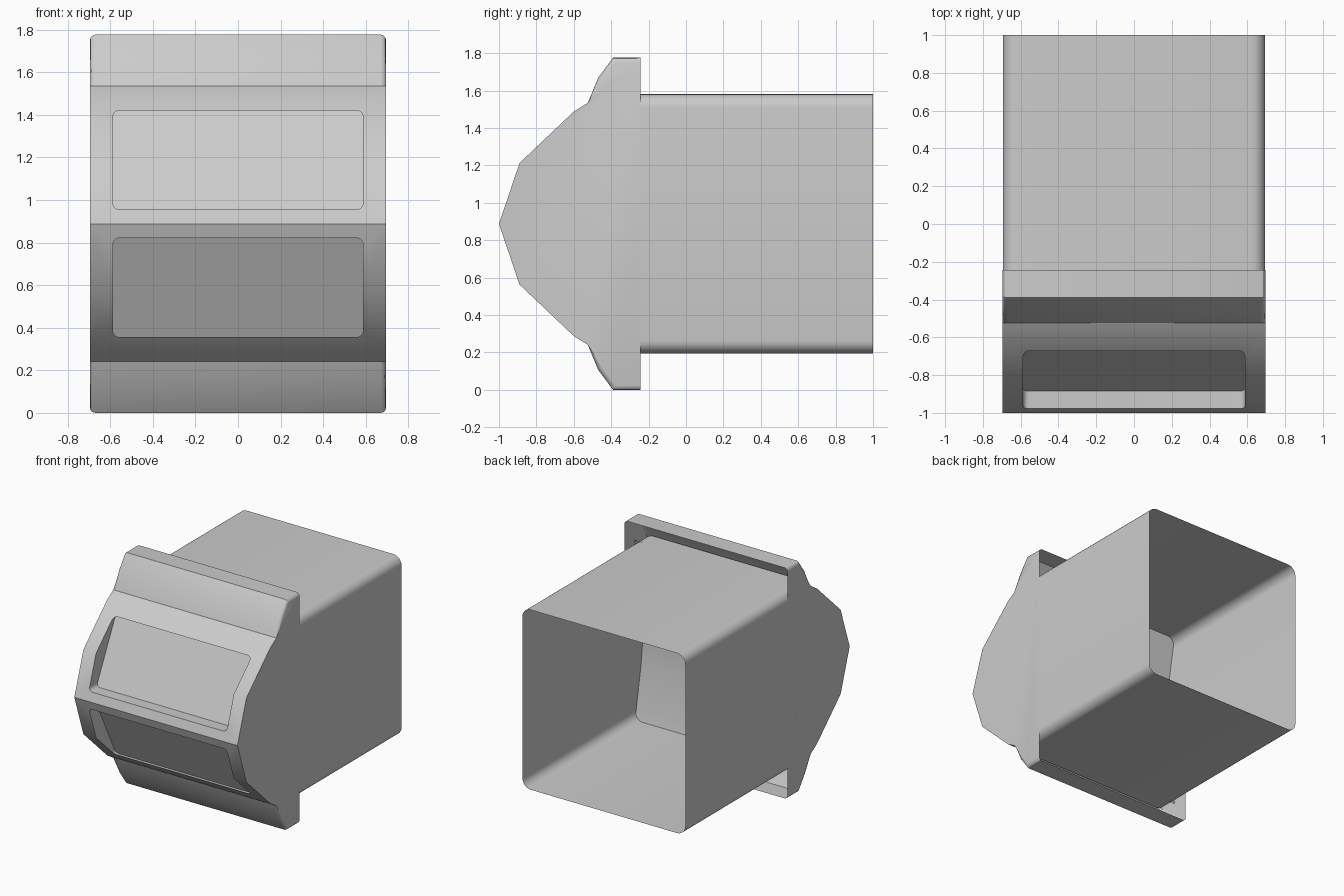
import bpy, bmesh, math

if "Cube" in bpy.data.objects:
    bpy.data.objects.remove(bpy.data.objects["Cube"])

MID, HW = 0.888, 0.695          # mirror height, half width


def add_object(name, bm):
    mesh = bpy.data.meshes.new(name)
    bmesh.ops.recalc_face_normals(bm, faces=bm.faces)
    bm.to_mesh(mesh)
    bm.free()
    ob = bpy.data.objects.new(name, mesh)
    bpy.context.collection.objects.link(ob)
    return ob


def smooth(ob, deg):
    bpy.ops.object.select_all(action='DESELECT')
    ob.select_set(True)
    bpy.context.view_layer.objects.active = ob
    bpy.ops.object.shade_smooth_by_angle(angle=math.radians(deg))


def rounded_rect(x, z0, z1, r, n=6):
    pts = []
    for cx, cz, a0 in ((x - r, z1 - r, 0), (r - x, z1 - r, 90),
                       (r - x, z0 + r, 180), (x - r, z0 + r, 270)):
        for i in range(n + 1):
            a = math.radians(a0 + 90 * i / n)
            pts.append((cx + r * math.cos(a), cz + r * math.sin(a)))
    return pts


def loft(bm, outline, y0, y1, caps):
    """Join an x-z outline at y0 to the same outline at depth y1(z)."""
    a = [bm.verts.new((x, y0, z)) for x, z in outline]
    b = [bm.verts.new((x, y1(z), z)) for x, z in outline]
    for i in range(len(a)):
        j = (i + 1) % len(a)
        bm.faces.new((a[i], a[j], b[j], b[i]))
    if caps:
        bm.faces.new(a)
        bm.faces.new(b)


# Faceted front hood with top and bottom flanges
upper = [(-1.0, MID), (-0.89, 1.213), (-0.6, 1.488), (-0.525, 1.535),
         (-0.47, 1.668), (-0.39, 1.776), (-0.243, 1.776)]
profile = [(y, 2 * MID - z) for y, z in reversed(upper[1:])] + upper
bm = bmesh.new()
left = [bm.verts.new((-HW, y, z)) for y, z in profile]
right = [bm.verts.new((HW, y, z)) for y, z in profile]
bm.faces.new(left)
bm.faces.new(right)
for i in range(len(profile)):
    j = (i + 1) % len(profile)
    bm.faces.new((left[i], left[j], right[j], right[i]))
bmesh.ops.recalc_face_normals(bm, faces=bm.faces)
# Rounded flange ends
ends = [e for e in bm.edges
        if abs(e.verts[0].co.x - e.verts[1].co.x) < 1e-5
        and abs(e.calc_length()) < 1.0
        and all(abs(v.co.z - MID) > 0.64 for v in e.verts)]
bmesh.ops.bevel(bm, geom=ends, offset=0.025, segments=3, profile=0.5, affect='EDGES')
hood = add_object("front_hood", bm)

# Two recessed panels with flat sloping floors
for side in (1, -1):
    bm = bmesh.new()
    loft(bm, rounded_rect(0.587, 0.955, 1.42, 0.03), -1.2,
         lambda z: -0.885 + (z - 0.955) * 0.235 / 0.465, True)
    if side < 0:
        for v in bm.verts:
            v.co.z = 2 * MID - v.co.z
    cutter = add_object("panel_cutter", bm)
    cutter.hide_render = True
    cutter.hide_viewport = True
    mod = hood.modifiers.new("panel_recess", 'BOOLEAN')
    mod.operation, mod.solver, mod.object = 'DIFFERENCE', 'EXACT', cutter
graph = bpy.context.evaluated_depsgraph_get()
hood.data = bpy.data.meshes.new_from_object(hood.evaluated_get(graph))
hood.modifiers.clear()

# Open the back of the hood so the flanges are hollow
bm = bmesh.new()
bm.from_mesh(hood.data)
back = [f for f in bm.faces if all(abs(v.co.y + 0.243) < 1e-4 for v in f.verts)]
bmesh.ops.delete(bm, geom=back, context='FACES')
bm.to_mesh(hood.data)
bm.free()
smooth(hood, 30)

# Open rounded box behind the hood
bm = bmesh.new()
loft(bm, rounded_rect(0.694, 0.195, 2 * MID - 0.195, 0.07), 1.0, lambda z: -0.49, False)
smooth(add_object("rear_housing", bm), 30)

# Inner front wall seen through the open back
bm = bmesh.new()
half = [(-0.36, 0.195), (-0.38, 0.27), (-0.44, 0.6)]
wall = half + [(-0.47, MID)] + [(y, 2 * MID - z) for y, z in reversed(half)]
rows = [[bm.verts.new((x, y, z)) for x in (-0.69, 0.69)] for y, z in wall]
for a, b in zip(rows, rows[1:]):
    bm.faces.new((a[0], a[1], b[1], b[0]))
smooth(add_object("inner_wall", bm), 30)
